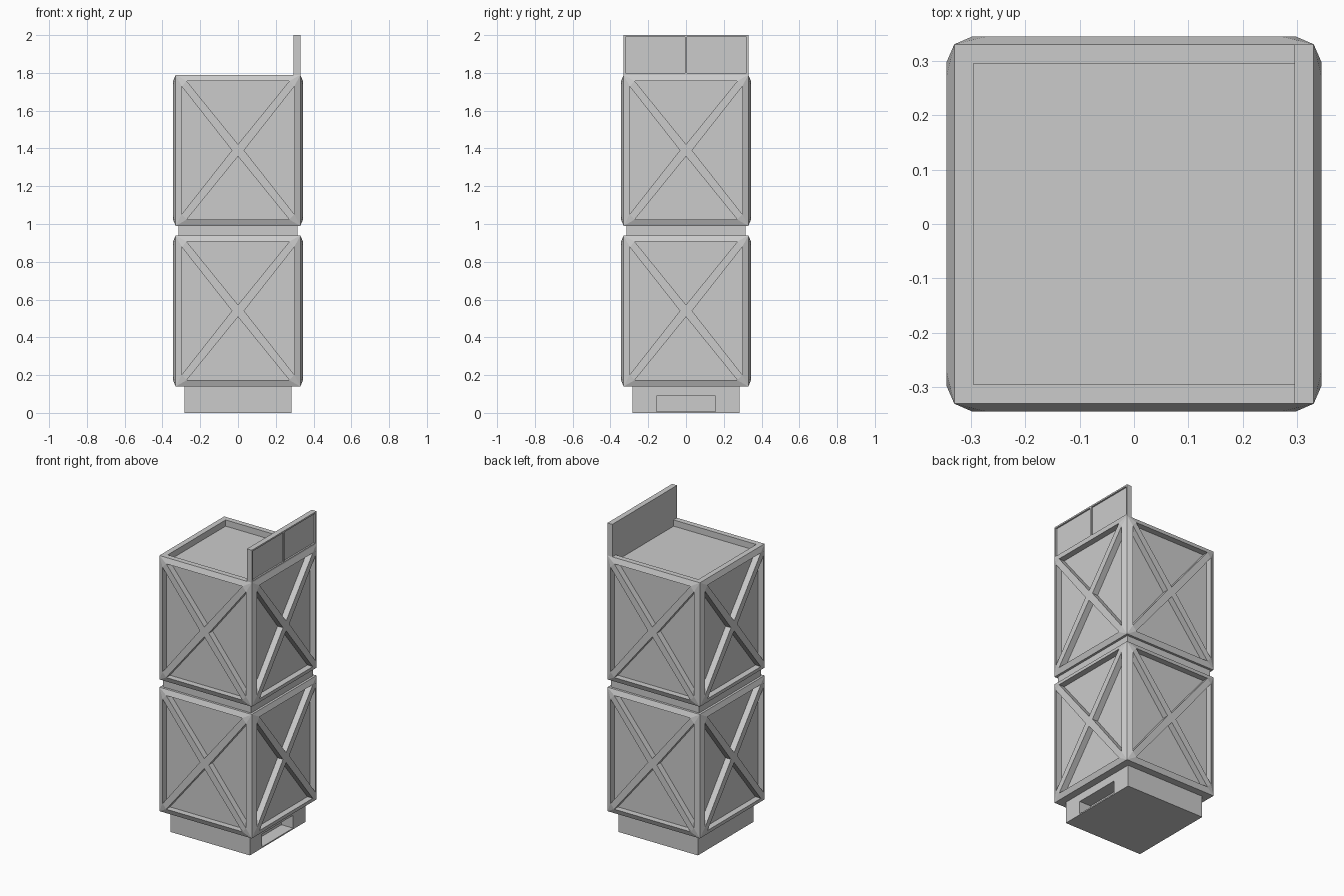
import bpy, bmesh, math
from mathutils import Matrix, Vector

if "Cube" in bpy.data.objects:
    bpy.data.objects.remove(bpy.data.objects["Cube"])

HALF = 0.33      # crate half width
FACE = 0.344     # raised level of the braced sides
PANEL = 0.305    # level of the recessed panels
INNER = 0.295    # half width of the tray in the lid


def add_object(name, bm):
    bmesh.ops.remove_doubles(bm, verts=bm.verts, dist=1e-5)
    bmesh.ops.recalc_face_normals(bm, faces=bm.faces)
    mesh = bpy.data.meshes.new(name)
    bm.to_mesh(mesh)
    bm.free()
    obj = bpy.data.objects.new(name, mesh)
    bpy.context.collection.objects.link(obj)
    return obj


def box(name, lo, hi):
    bm = bmesh.new()
    lo, hi = Vector(lo), Vector(hi)
    bmesh.ops.create_cube(bm, size=1, matrix=Matrix.Translation((lo + hi) / 2)
                          @ Matrix.Diagonal((*(hi - lo), 1)))
    return add_object(name, bm)


def crate(name, z0, z1):
    bm = bmesh.new()
    mid, hz = (z0 + z1) / 2, (z1 - z0) / 2

    def face(points):
        bm.faces.new([bm.verts.new(p) for p in points])

    for k in range(4):
        rot = Matrix.Rotation(k * math.pi / 2, 3, 'Z')

        def side(points):
            face([rot @ Vector((u, -d, mid + v)) for u, v, d in points])

        # braced side: four triangular recesses between frame and cross
        ux, uz, sx, sz, gap = 0.272, hz - 0.033, 0.298, hz - 0.062, 0.032
        tris = [[(-ux, uz), (ux, uz), (0, gap)],
                [(sx, sz), (sx, -sz), (gap, 0)],
                [(ux, -uz), (-ux, -uz), (0, -gap)],
                [(-sx, -sz), (-sx, sz), (-gap, 0)]]
        corners = [(-HALF, hz), (HALF, hz), (HALF, -hz), (-HALF, -hz)]
        for i in range(4):
            a, b, c = [(*p, FACE) for p in tris[i]]
            n0, n1, n2 = [(*p, FACE) for p in tris[(i + 1) % 4]]
            c0 = (*corners[i], HALF)
            c1 = (*corners[(i + 1) % 4], HALF)
            side([c0, c1, b, a])          # sloped frame
            side([c1, n0, b])             # sloped corner
            side([b, n0, n2, c])          # brace
            low = [(*p, PANEL) for p in tris[i]]
            side(low)                     # recessed panel
            for p, q, r, s in zip((a, b, c), (b, c, a), low[1:] + low[:1], low):
                side([p, q, r, s])
        side([(*t[2], FACE) for t in tris])

        # lid rim and tray wall
        o, n, zt, zf = HALF, INNER, z1, z1 - 0.04
        for quad in ([(-o, -o, zt), (o, -o, zt), (n, -n, zt), (-n, -n, zt)],
                     [(-n, -n, zt), (n, -n, zt), (n, -n, zf), (-n, -n, zf)]):
            face([rot @ Vector(p) for p in quad])

    # tray floor and underside
    for h, z in ((INNER, z1 - 0.04), (HALF, z0)):
        face([(-h, -h, z), (h, -h, z), (h, h, z), (-h, h, z)])
    return add_object(name, bm)


# Base with a slot in its right side
base = box("base", (-0.283, -0.283, 0), (0.283, 0.283, 0.14))
cutter = box("slot_cutter", (0.2, -0.157, 0.008), (0.4, 0.157, 0.09))
cutter.hide_render = True
cutter.hide_set(True)
cut = base.modifiers.new("slot", 'BOOLEAN')
cut.operation = 'DIFFERENCE'
cut.solver = 'EXACT'
cut.object = cutter

# Two stacked crates with a spacer between
crate("lower_crate", 0.14, 0.94)
box("spacer", (-0.315, -0.315, 0.94), (0.315, 0.315, 0.99))
crate("upper_crate", 0.99, 1.79)

# Upright board with a thin frame and divider on its outer side
box("board", (0.295, -HALF, 1.79), (0.32, HALF, 2.0))
for tag, y in (("front", -HALF + 0.005), ("middle", 0), ("back", HALF - 0.005)):
    box("board_post_" + tag, (0.32, y - 0.005, 1.79), (HALF, y + 0.005, 2.0))
for tag, z in (("bottom", 1.79), ("top", 1.99)):
    box("board_rail_" + tag, (0.32, -HALF, z), (HALF, HALF, z + 0.01))
